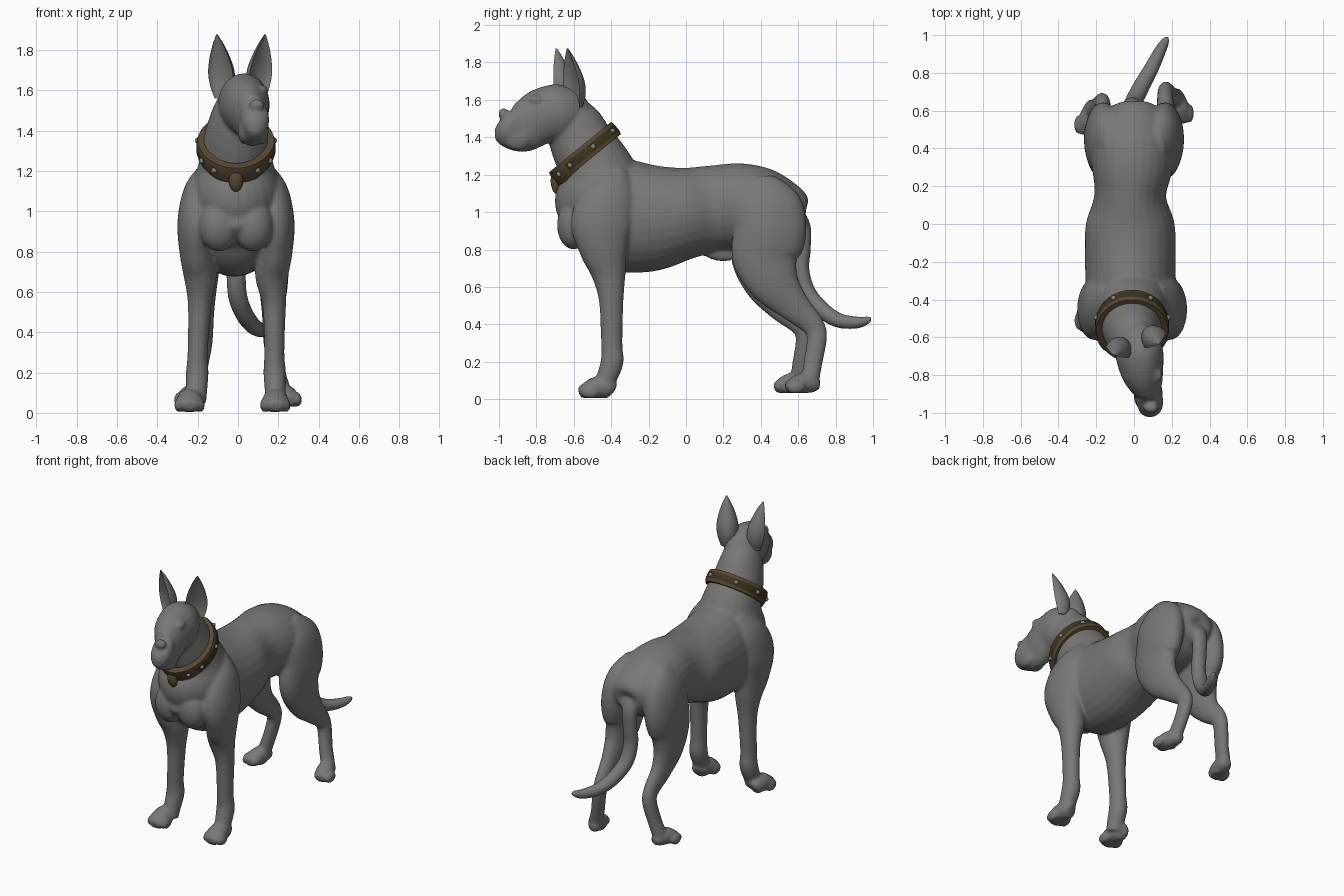
import bpy, bmesh, math
from mathutils import Vector, Matrix

if "Cube" in bpy.data.objects:
    bpy.data.objects.remove(bpy.data.objects["Cube"])


def material(name, rgb):
    m = bpy.data.materials.new(name)
    m.diffuse_color = (*rgb, 1)
    m.use_nodes = True
    m.node_tree.nodes["Principled BSDF"].inputs["Base Color"].default_value = m.diffuse_color
    return m


COAT = material("grey coat", (0.19, 0.187, 0.18))
LEATHER = material("brown leather", (0.10, 0.066, 0.033))
OLIVE = material("dark olive leather", (0.042, 0.036, 0.012))
METAL = material("dull metal", (0.24, 0.23, 0.21))


def spline(keys, steps):
    """Catmull-Rom interpolation of (x, y, z, half width, half depth) keys."""
    out = []
    for i in range(len(keys) - 1):
        p = [keys[max(0, min(len(keys) - 1, i + k))] for k in (-1, 0, 1, 2)]
        for s in range(steps):
            t = s / steps
            out.append([0.5 * (2 * b + (c - a) * t + (2 * a - 5 * b + 4 * c - d) * t * t
                               + (3 * b - a - 3 * c + d) * t ** 3) for a, b, c, d in zip(*p)])
    return out + [list(keys[-1])]


def loft(bm, keys, steps=5, n=28, shape=None, side=(1, 0, 0)):
    """Skin elliptical rings set square to the path."""
    secs = spline(keys, steps)
    rings = []
    for i, s in enumerate(secs):
        a, b = secs[max(0, i - 1)], secs[min(len(secs) - 1, i + 1)]
        t = (Vector(b[:3]) - Vector(a[:3])).normalized()
        u = Vector(side)
        u = (u - t * u.dot(t)).normalized()
        v = t.cross(u)
        ring = []
        for k in range(n):
            ang = 2 * math.pi * k / n
            cu, cv = math.cos(ang), math.sin(ang)
            if shape:
                cu, cv = shape(cu, cv)
            ring.append(bm.verts.new(Vector(s[:3]) + u * cu * max(s[3], .003) + v * cv * max(s[4], .003)))
        rings.append(ring)
    for r, q in zip(rings, rings[1:]):
        for k in range(n):
            bm.faces.new((r[k], r[(k + 1) % n], q[(k + 1) % n], q[k]))
    bm.faces.new(rings[0][::-1])
    bm.faces.new(rings[-1])


def ball(bm, pos, size, rot=(0, 0, 0)):
    m = Matrix.Translation(pos)
    for a, ax in zip(rot, "XYZ"):
        m = m @ Matrix.Rotation(math.radians(a), 4, ax)
    bmesh.ops.create_uvsphere(bm, u_segments=20, v_segments=12, radius=1,
                              matrix=m @ Matrix.Diagonal((*size, 1)))


def finish(bm, name, mats, angle=60):
    bmesh.ops.recalc_face_normals(bm, faces=bm.faces)
    me = bpy.data.meshes.new(name)
    bm.to_mesh(me)
    bm.free()
    ob = bpy.data.objects.new(name, me)
    bpy.context.collection.objects.link(ob)
    for m in mats:
        me.materials.append(m)
    for o in bpy.context.selected_objects:
        o.select_set(False)
    bpy.context.view_layer.objects.active = ob
    ob.select_set(True)
    bpy.ops.object.shade_smooth_by_angle(angle=math.radians(angle))
    return ob


body = bmesh.new()

# torso, deep chest to rump
loft(body, [(-.01, -.68, .97, .03, .03), (-.01, -.655, .97, .10, .10), (-.01, -.55, .99, .19, .20),
            (-.015, -.4, .985, .23, .295), (-.02, -.2, .97, .24, .29), (-.02, 0, .995, .235, .245),
            (-.02, .15, 1.02, .19, .23), (-.01, .3, 1.03, .215, .23), (-.005, .45, 1.01, .225, .21),
            (0, .57, .99, .17, .15), (0, .63, .97, .09, .08), (0, .645, .97, .02, .02)])
# neck
loft(body, [(-.01, -.41, 1.0, .20, .25), (-.01, -.45, 1.10, .225, .26), (-.01, -.485, 1.235, .185, .20),
            (-.01, -.555, 1.365, .158, .172), (0, -.605, 1.48, .13, .15), (.02, -.64, 1.57, .10, .10)])
# skull and muzzle, turned slightly to one side
loft(body, [(.0, -.53, 1.55, .02, .02), (.01, -.56, 1.55, .08, .09), (.025, -.66, 1.535, .125, .15),
            (.04, -.76, 1.515, .118, .15), (.06, -.83, 1.475, .095, .137), (.072, -.88, 1.45, .075, .13),
            (.085, -.95, 1.455, .07, .11), (.09, -.985, 1.47, .055, .075), (.092, -1.0, 1.48, .02, .025)])
for s in (-1, 1):
    ball(body, (.075 + s * .042, -.90, 1.40), (.035, .075, .07))          # jowls
    ball(body, (.05 + s * .065, -.80, 1.60), (.035, .04, .026))           # brows
    ball(body, (.052 + s * .075, -.812, 1.565), (.018, .018, .018))       # eyes
    ball(body, (-.01 + s * .085, -.60, .93), (.10, .09, .13))             # chest muscles
ball(body, (.092, -.975, 1.525), (.038, .028, .032))                      # nose
ball(body, (-.01, .17, .785), (.03, .10, .045), (-12, 0, 0))              # belly sheath
# tail hanging from the rump and curling out
loft(body, [(-.01, .56, 1.03, .04, .04), (-.01, .625, .93, .05, .04), (-.01, .625, .80, .048, .042),
            (-.01, .615, .69, .048, .045), (0, .65, .57, .048, .045), (.04, .73, .475, .045, .045),
            (.09, .82, .42, .04, .04), (.14, .92, .41, .032, .032), (.17, .975, .425, .02, .02),
            (.18, .996, .433, .004, .004)], n=20)


def toes(pos, out, w):
    """Four rounded toes across the front of a paw."""
    for k in (-1.5, -.5, .5, 1.5):
        ball(body, (pos[0] + k * w, pos[1] + abs(k) * .016 - k * out, pos[2]), (w * .72, .05, .036))


for s, dx, dy in ((-1, -.02, -.06), (1, 0, 0)):
    # front leg: shoulder to wrist
    loft(body, [(s * .12 - .01, -.36, 1.22, .05, .06), (s * .165 - .01, -.40, 1.10, .09, .14),
                (s * .20 - .01, -.45, .95, .09, .165), (s * .195 - .01, -.44, .80, .085, .13),
                (s * .177 - .01, -.415, .68, .082, .095), (s * .18 + dx / 2, -.40, .53, .058, .066),
                (s * .18 + dx, -.397, .30, .05, .057), (s * .182 + dx, -.395, .2, .056, .061),
                (s * .185 + dx, -.425, .11, .052, .055), (s * .187 + dx, -.44, .05, .05, .05)])
    px = .185 if s > 0 else -.24
    loft(body, [(px - s * .005, -.385, .05, .03, .03), (px, -.41, .06, .052, .055), (px, -.48, .062, .064, .058),
                (px, -.54, .045, .06, .04), (px, -.57, .035, .04, .028)], n=20)
    toes((px, -.535, .038), 0, .034)
    # hind leg: haunch, knee, hock
    d = dy
    loft(body, [(s * .10, .40, 1.17, .06, .08), (s * .14, .43, 1.05, .10, .18), (s * .165, .45, .9, .10, .195),
                (s * .17, .425 + d * .1, .76, .085, .18), (s * .175, .475 + d * .5, .62, .07, .135),
                (s * .17, .575 + d, .5, .052, .088), (s * .165, .675 + d, .40, .042, .062),
                (s * .17, .70 + d, .33, .041, .054), (s * .195, .68 + d, .2, .04, .05),
                (s * .22, .665 + d, .11, .043, .048), (s * .225, .655 + d, .07, .04, .04)])
    fx, fy = s * .25, .56 + d
    loft(body, [(s * .215, .715 + d, .075, .025, .025), (s * .22, .68 + d, .08, .045, .045),
                (s * .235, .62 + d, .085, .056, .055), (fx, fy, .068, .055, .038),
                (fx + s * .005, fy - .025, .06, .035, .025)], n=20)
    toes((fx, fy + .02, .065), s * .012, .03)

# fuse everything into one smooth hide
hide = finish(body, "dog_body", [COAT])
rm = hide.modifiers.new("fuse", 'REMESH')
rm.mode, rm.voxel_size, rm.use_smooth_shade = 'VOXEL', .0095, True
sm = hide.modifiers.new("soften", 'SMOOTH')
sm.factor, sm.iterations = .5, 7


# pricked ears with a hollow front
def cupped(u, v):
    return u, (v if v < 0 else -.45 * v)


for name, base, tip, face in (("ear_left", (-.075, -.665, 1.56), (-.105, -.695, 1.875), (.88, -.45, 0)),
                              ("ear_right", (.10, -.60, 1.56), (.135, -.635, 1.875), (.80, .60, 0))):
    ear = bmesh.new()
    b, t = Vector(base), Vector(tip)
    keys = [(*b.lerp(t, f), w, dpt) for f, w, dpt in
            ((0, .045, .05), (.2, .064, .075), (.42, .068, .075), (.65, .052, .055), (.85, .028, .03), (1, .004, .005))]
    # flip the hollow side so it opens forwards
    loft(ear, keys, n=24, side=[-c for c in face], shape=cupped)
    finish(ear, name, [COAT], 70)

# collar: tilted band, deeper and pointed at the throat
C, B, N = Vector((-.01, -.54, 1.315)), Vector((0, -.776, -.63)), Vector((0, -.63, .776))


def collar_point(t, h, lift=0):
    c = math.cos(t)
    front = max(0, c) ** 6
    half = .042 + (.04 * front if h < 0 else 0)
    r = Vector((math.sin(t) * (.182 + lift) * (1 - .06 * max(0, c)), 0, 0)) + B * c * (.205 + lift)
    return C + r + N * h * half


band, seg = bmesh.new(), 72
profile = [(-1, -.03), (-1, .008), (-.55, .014), (.55, .014), (1, .008), (1, -.03)]
grid = [[band.verts.new(collar_point(2 * math.pi * i / seg, h, l)) for h, l in profile] for i in range(seg)]
for i in range(seg):
    a, b = grid[i], grid[(i + 1) % seg]
    for k in range(6):
        f = band.faces.new((a[k], a[(k + 1) % 6], b[(k + 1) % 6], b[k]))
        # dark inlay along the sides and back
        f.material_index = 1 if k == 2 and math.cos(2 * math.pi * (i + .5) / seg) < .55 else 0
finish(band, "collar", [LEATHER, OLIVE], 40)

# throat tag
tag = bmesh.new()
ball(tag, (-.01, -.70, 1.15), (.035, .022, .055), (10, 0, 0))
finish(tag, "collar_tag", [LEATHER])

# collar studs
studs = bmesh.new()
for deg in (35, 62, 105, 150):
    for s in (-1, 1):
        ball(studs, collar_point(math.radians(s * deg), 0, .014), (.014, .014, .014))
finish(studs, "collar_studs", [METAL])
